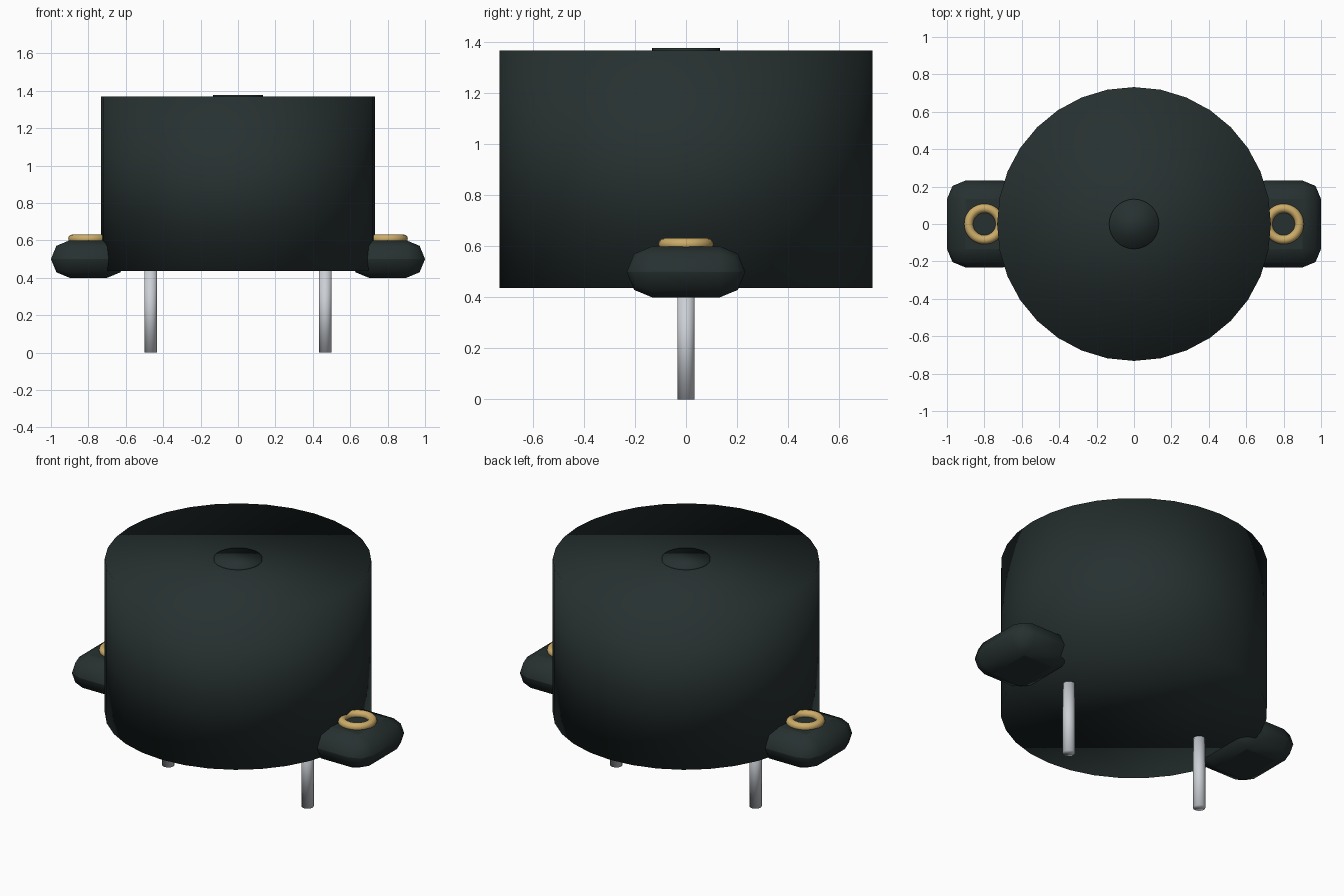
import bpy, math

if "Cube" in bpy.data.objects:
    bpy.data.objects.remove(bpy.data.objects["Cube"])


def material(name, rgb):
    m = bpy.data.materials.new(name)
    m.diffuse_color = (*rgb, 1)
    m.use_nodes = True
    m.node_tree.nodes["Principled BSDF"].inputs["Base Color"].default_value = m.diffuse_color
    return m


DARK = material("dark_plastic", (0.02, 0.03, 0.03))
GOLD = material("brass", (0.60, 0.41, 0.14))
STEEL = material("pin_metal", (0.60, 0.63, 0.67))


def finish(name, mat):
    ob = bpy.context.object
    ob.name = name
    ob.data.materials.append(mat)
    bpy.ops.object.shade_smooth()
    return ob


def cylinder(name, mat, radius, z0, z1, x=0, sides=32):
    bpy.ops.mesh.primitive_cylinder_add(vertices=sides, radius=radius, depth=z1 - z0,
                                        location=(x, 0, (z0 + z1) / 2))
    return finish(name, mat)


# Round housing and the raised disc on its top
cylinder("housing", DARK, 0.732, 0.436, 1.368)
cylinder("top_disc", DARK, 0.133, 1.36, 1.378)

for side, s in (("left", -1), ("right", 1)):
    # Contact pin
    cylinder(side + "_pin", STEEL, 0.034, 0, 0.45, s * 0.467)

    # Mounting ear with rounded edges
    bpy.ops.mesh.primitive_cube_add(size=1, location=(s * 0.8, 0, 0.5))
    ear = bpy.context.object
    ear.scale = (0.4, 0.465, 0.2)
    bpy.ops.object.transform_apply(location=False, rotation=False, scale=True)
    bevel = ear.modifiers.new("rounded_edges", "BEVEL")
    bevel.width = 0.0995
    bevel.segments = 2
    bevel.limit_method = "NONE"
    finish(side + "_ear", DARK)
    bpy.ops.object.shade_smooth_by_angle(angle=math.radians(40))

    # Eyelet ring on the ear
    bpy.ops.mesh.primitive_torus_add(major_radius=0.084, minor_radius=0.024,
                                     major_segments=48, minor_segments=12,
                                     location=(s * 0.8, 0, 0.608))
    finish(side + "_eyelet", GOLD)
